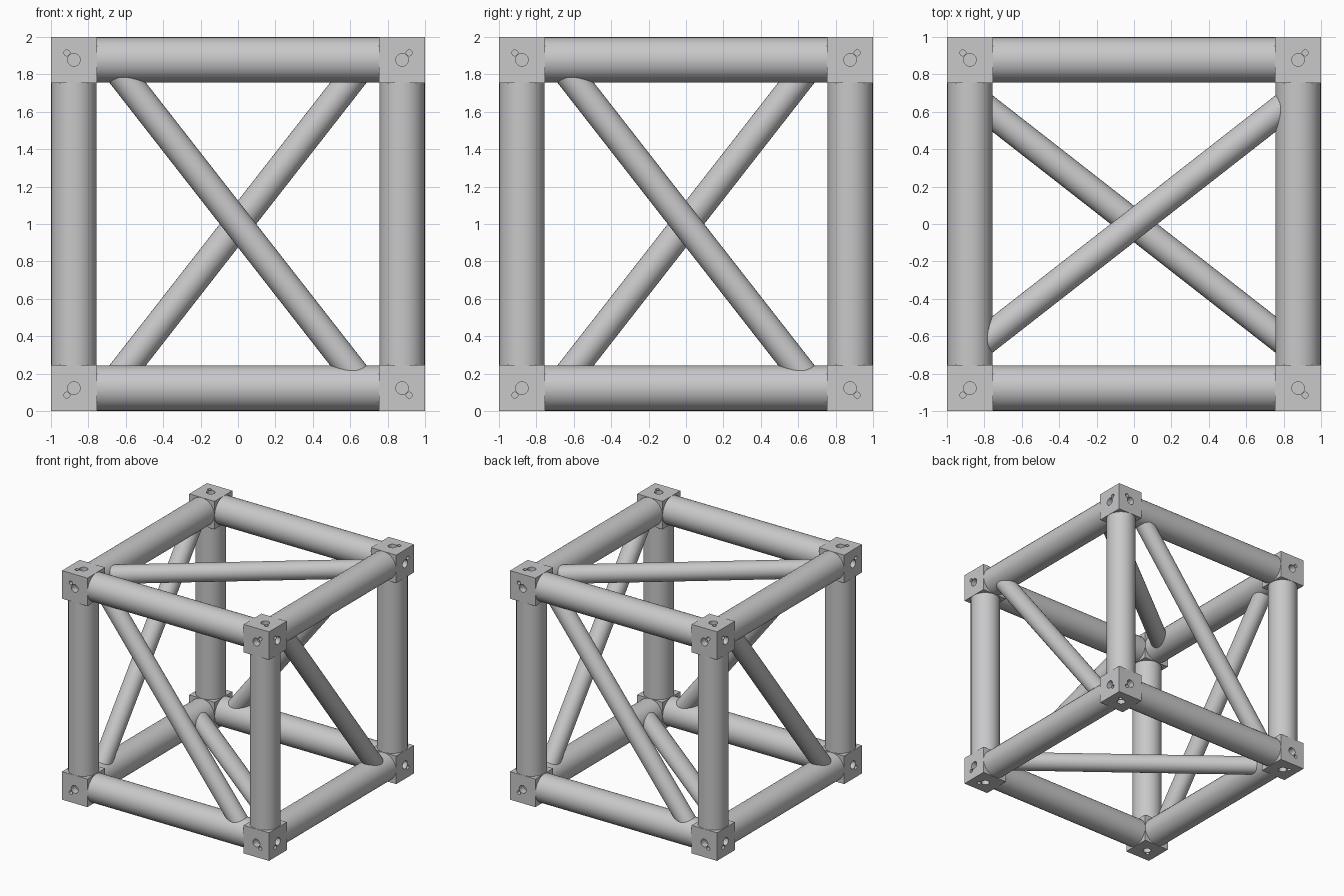
import bpy
from itertools import product
from math import pi
from mathutils import Vector, Matrix

if "Cube" in bpy.data.objects:
    bpy.data.objects.remove(bpy.data.objects["Cube"])

BLOCK = 0.245             # corner block size
MID = 1 - BLOCK / 2       # tube centre line
INNER = 1 - BLOCK         # inner face of the blocks
LIFT = Vector((0, 0, 1))  # raises the centred frame onto the ground

metal = bpy.data.materials.new("light_grey_metal")
metal.use_nodes = True
grey = (0.58, 0.58, 0.59, 1)
metal.diffuse_color = grey
metal.node_tree.nodes["Principled BSDF"].inputs["Base Color"].default_value = grey


def rod(name, start, end, radius, sides=32):
    """Solid round bar between two points of the centred frame."""
    start, end = Vector(start), Vector(end)
    axis = end - start
    bpy.ops.mesh.primitive_cylinder_add(
        vertices=sides, radius=radius, depth=axis.length,
        location=(start + end) / 2 + LIFT,
        rotation=axis.to_track_quat('Z', 'Y').to_euler())
    obj = bpy.context.object
    obj.name = name
    obj.data.materials.append(metal)
    bpy.ops.object.shade_smooth_by_angle(angle=pi / 6)
    return obj


def corner_block(signs):
    """Cube with a large and a small blind hole in each outer face."""
    bpy.ops.mesh.primitive_cube_add(size=BLOCK, location=Vector(signs) * MID + LIFT)
    block = bpy.context.object
    block.name = "corner_block"
    block.data.materials.append(metal)
    cutters = []
    for axis, (offset, radius) in product(range(3), ((0, 0.034), (0.0375, 0.016))):
        outer = [s * (MID + offset) for s in signs]
        inner = list(outer)
        outer[axis] = signs[axis] * 1.05
        inner[axis] = signs[axis] * 0.94
        cutter = rod("hole_cutter", inner, outer, radius, 20)
        cutter.hide_render = True
        cutters.append(cutter)
        mod = block.modifiers.new("hole", 'BOOLEAN')
        mod.operation = 'DIFFERENCE'
        mod.solver = 'EXACT'
        mod.object = cutter
    # Bake the holes, then drop the cutters
    bpy.context.view_layer.update()
    graph = bpy.context.evaluated_depsgraph_get()
    mesh = bpy.data.meshes.new_from_object(block.evaluated_get(graph))
    block.modifiers.clear()
    block.data = mesh
    for cutter in cutters:
        bpy.data.objects.remove(cutter)


# Eight corner blocks
for signs in product((-1, 1), repeat=3):
    corner_block(signs)

# Twelve edge tubes, four along each axis
for axis, a, b in product(range(3), (-MID, MID), (-MID, MID)):
    start = [a, b]
    end = [a, b]
    start.insert(axis, -INNER - 0.004)
    end.insert(axis, INNER + 0.004)
    rod("edge_tube", start, end, 0.1215)

# One diagonal brace on each upright side
REACH = 0.685
for turn in range(4):
    spin = Matrix.Rotation(turn * pi / 2, 3, 'Z')
    rod("side_brace", spin @ Vector((-REACH, -MID, MID)),
        spin @ Vector((REACH, -MID, -MID)), 0.077)

# Crossing braces on the top and bottom
for name, side in (("top_brace", 1), ("bottom_brace", -1)):
    rod(name, (-MID, -REACH * side, MID * side), (MID, REACH * side, MID * side), 0.077)
